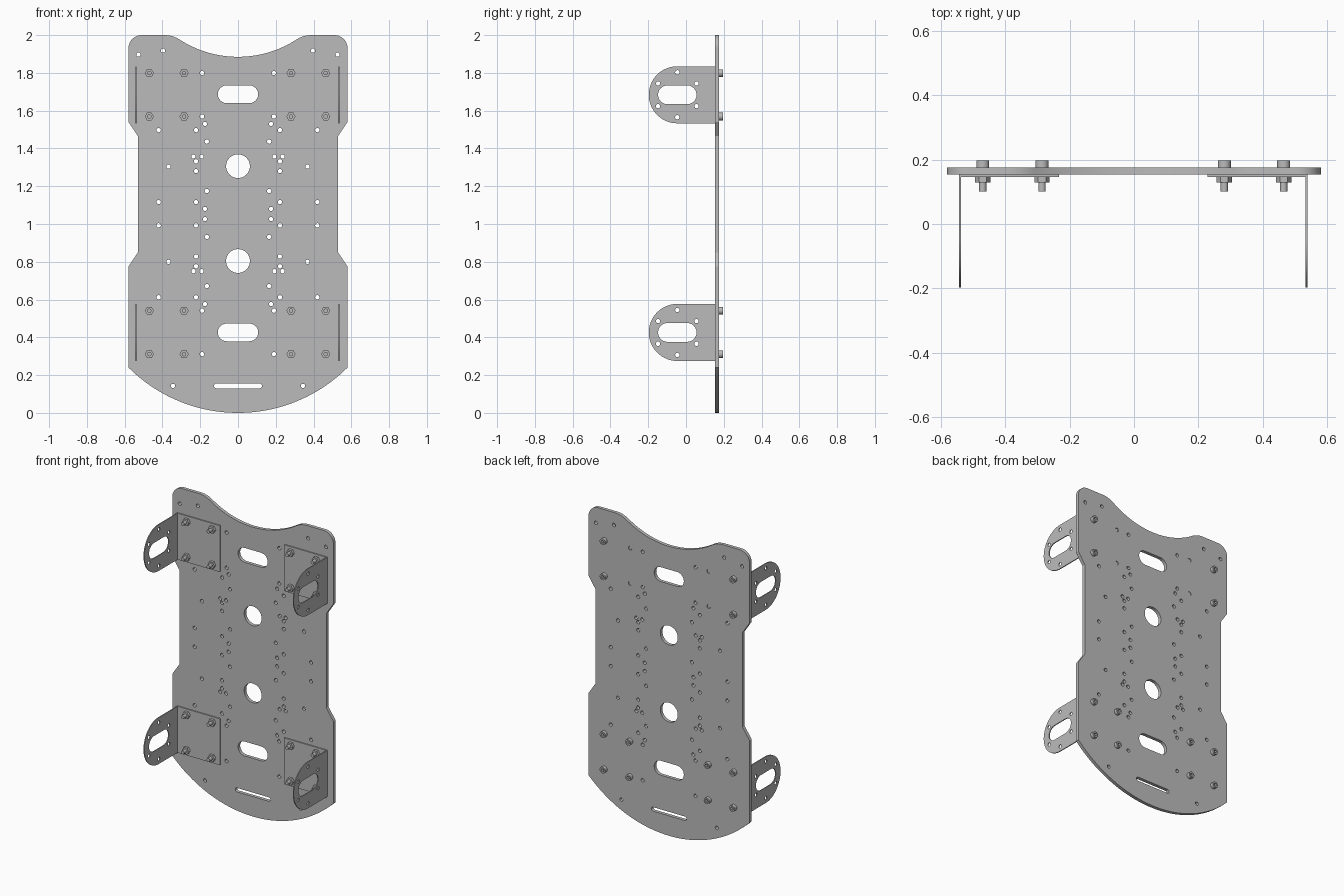
import bpy, bmesh
from math import cos, sin, pi, radians, asin, atan2

cube = bpy.data.objects.get("Cube")
if cube:
    bpy.data.objects.remove(cube)

grey = bpy.data.materials.new("plain grey metal")
grey.use_nodes = True
colour = (0.5, 0.5, 0.5, 1)
grey.diffuse_color = colour
grey.node_tree.nodes["Principled BSDF"].inputs["Base Color"].default_value = colour
parts = []


# Outline helpers: every outline is a closed list of 2D points
def arc(cx, cy, r, a0, a1, n=12):
    return [(cx + r * cos(a0 + (a1 - a0) * i / n),
             cy + r * sin(a0 + (a1 - a0) * i / n)) for i in range(n + 1)]


def circle(cx, cy, r, n=24):
    return arc(cx, cy, r, 0, 2 * pi, n)[:-1]


def slot(cx, cy, half, r):
    d = half - r
    return arc(cx + d, cy, r, -pi / 2, pi / 2) + arc(cx - d, cy, r, pi / 2, 3 * pi / 2)


def sheet(name, loops, lo, hi, facing="front"):
    """Flat sheet with holes: first loop is the outline, nested loops are cut out."""
    curve = bpy.data.curves.new(name, "CURVE")
    curve.dimensions = "2D"
    curve.fill_mode = "BOTH"
    curve.extrude = (hi - lo) / 2
    for loop in loops:
        spline = curve.splines.new("POLY")
        spline.points.add(len(loop) - 1)
        for p, (u, v) in zip(spline.points, loop):
            p.co = (u, v, 0, 1)
        spline.use_cyclic_u = True
    helper = bpy.data.objects.new(name + " helper", curve)
    bpy.context.collection.objects.link(helper)
    bpy.context.view_layer.update()
    deps = bpy.context.evaluated_depsgraph_get()
    mesh = bpy.data.meshes.new_from_object(helper.evaluated_get(deps))
    bpy.data.objects.remove(helper)

    # Stand the sheet upright
    bm = bmesh.new()
    bm.from_mesh(mesh)
    mid = (lo + hi) / 2
    for vert in bm.verts:
        u, v, w = vert.co
        vert.co = (u, w + mid, v) if facing == "front" else (w + mid, u, v)
    bmesh.ops.remove_doubles(bm, verts=bm.verts, dist=0.0001)
    bmesh.ops.recalc_face_normals(bm, faces=bm.faces)
    bm.to_mesh(mesh)
    bm.free()
    mesh.name = name
    mesh.materials.clear()
    mesh.materials.append(grey)
    obj = bpy.data.objects.new(name, mesh)
    bpy.context.collection.objects.link(obj)
    parts.append(obj)


# Shared dimensions
FRONT, BACK = 0.153, 0.175
LOW, HIGH = 0.426, 1.684
SHIFT = -0.0025
HOLE = 0.0115
bolt_spots = [(x, z) for x in (0.283, 0.467) for z in (-0.115, 0.115)]

# Base plate outline, right half from bottom middle to top middle
dip, fillet, cx = 1.885, 0.15, 0.39
drop = 2 - dip
total = (cx * cx + drop * drop) / (2 * drop)
big = total - fillet
tilt = asin(cx / total)
sweep_r = 0.82
half = arc(0, sweep_r, sweep_r, -pi / 2, atan2(0.24 - sweep_r, 0.58), 24)
half += [(0.58, 0.775), (0.53, 0.85), (0.53, 1.465), (0.58, 1.54)]
half += arc(0.51, 1.93, 0.07, 0, pi / 2)
half += arc(cx, 2 - fillet, fillet, pi / 2, pi / 2 + tilt)
half += arc(0, dip + big, big, -pi / 2 + tilt, -pi / 2, 16)[1:]
outline = half + [(-x, z) for x, z in reversed(half[1:-1])]

# Small holes: one cluster used at two heights, plus single ones
cluster = [(0.368, 1.304), (0.165, 1.436), (0.175, 1.53), (0.165, 1.175),
           (0.175, 1.08), (0.42, 1.497), (0.222, 1.497), (0.42, 1.116),
           (0.222, 1.116), (0.222, 1.332), (0.222, 1.28)]
holes = [(x, z - dz) for x, z in cluster for dz in (0, 0.504)]
holes += [(x, z) for x in (0.193, 0.236) for z in (1.357, 0.75)]
holes += [(0.527, 1.897), (0.397, 1.918), (0.344, 0.143)]
holes += [(0.19, c + dz) for c in (LOW, HIGH) for dz in (-0.115, 0.115)]

loops = [outline]
for side in (-1, 1):
    loops += [circle(side * x, z, HOLE, 16) for x, z in holes]
    loops += [circle(side * x + SHIFT, c + z, 0.013, 16)
              for x, z in bolt_spots for c in (LOW, HIGH)]
loops += [circle(0, z, 0.063, 40) for z in (0.804, 1.306)]
loops += [slot(0, z, 0.107, 0.047) for z in (LOW, HIGH + 0.003)]
loops += [slot(0, 0.143, 0.127, 0.013)]
sheet("base_plate", loops, FRONT, BACK)

# Four angle brackets with their bolts
for side, side_name in ((-1, "right"), (1, "left")):
    for c, level in ((LOW, "lower"), (HIGH, "upper")):
        tag = f"{level}_{side_name}"
        h = 0.151

        # Flange against the plate
        x0, x1 = (side * x + SHIFT for x in (0.231, 0.541))
        sheet("bracket_flange_" + tag,
              [[(x0, c - h), (x1, c - h), (x1, c + h), (x0, c + h)]],
              FRONT - 0.007, FRONT)

        # Rounded ear with slot and six screw holes
        ym = -0.046
        ear = [(FRONT, c - h), (FRONT, c + h)] + arc(ym, c, h, pi / 2, 3 * pi / 2, 32)
        cuts = [slot(ym, c, 0.102, 0.05)]
        for dz in (-1, 1):
            cuts.append(circle(ym, c + dz * 0.119, HOLE, 16))
            cuts += [circle(ym + dy, c + dz * 0.06, HOLE, 16) for dy in (-0.102, 0.102)]
        xm = side * 0.538 + SHIFT
        sheet("bracket_ear_" + tag, [ear] + cuts, xm - 0.003, xm + 0.003, "side")

        # Nuts, shanks and socket heads
        spots = [(side * x + SHIFT, c + z) for x, z in bolt_spots]
        sheet("nuts_" + tag, [circle(x, z, 0.024, 6) for x, z in spots], 0.129, 0.146)
        sheet("shanks_" + tag, [circle(x, z, HOLE, 16) for x, z in spots], 0.101, 0.172)
        headed = spots if level == "lower" else spots[2:]
        heads = [circle(x, z, 0.02) for x, z in headed]
        sockets = [circle(x, z, 0.011, 6) for x, z in headed]
        sheet("bolt_heads_" + tag, heads + sockets, BACK, 0.197)

# Smooth the round edges, keep the corners crisp
bpy.ops.object.select_all(action="DESELECT")
for obj in parts:
    obj.select_set(True)
bpy.context.view_layer.objects.active = parts[0]
bpy.ops.object.shade_smooth_by_angle(angle=radians(30))
